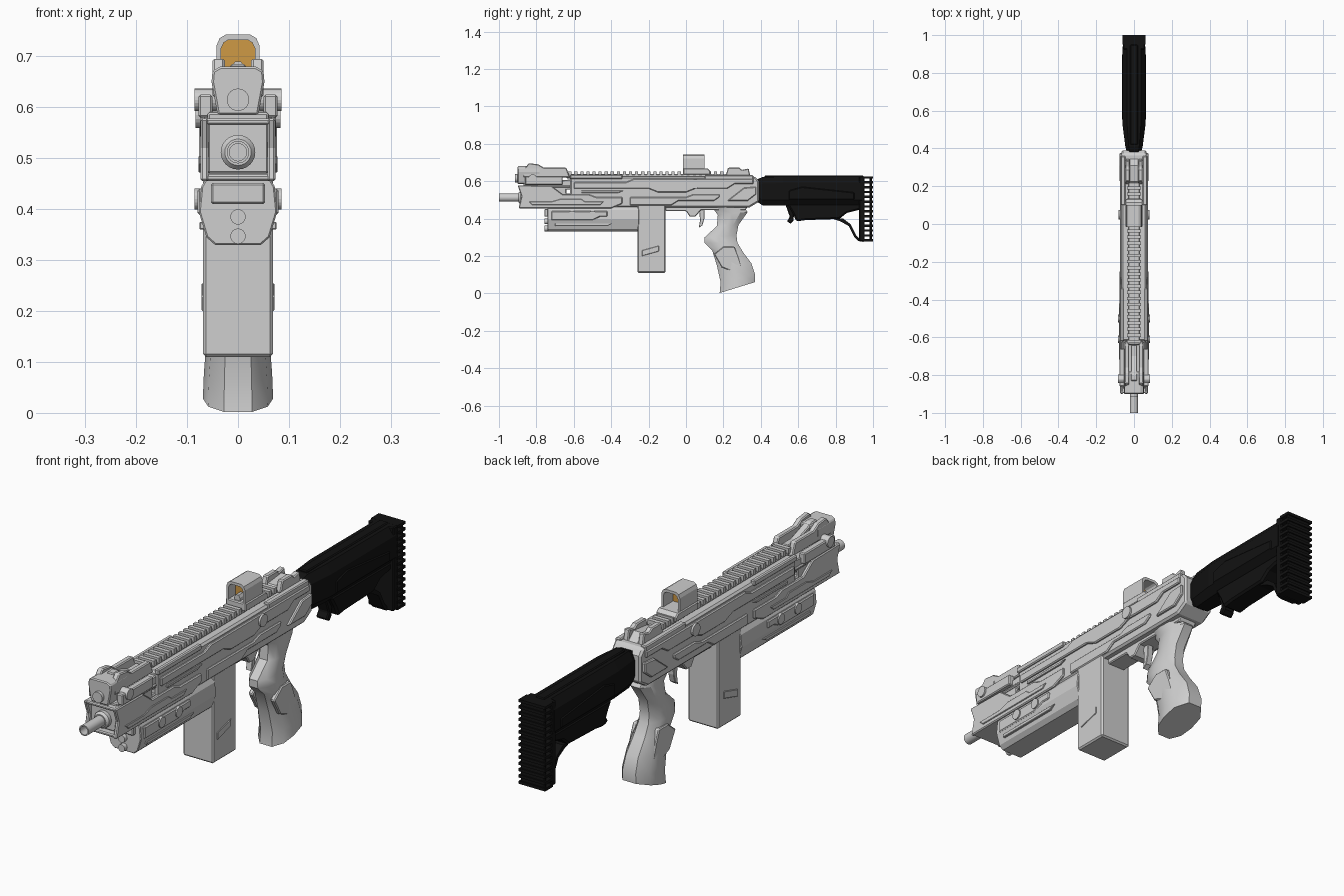
import bpy, bmesh, math

cube = bpy.data.objects.get("Cube")
if cube:
    bpy.data.objects.remove(cube, do_unlink=True)


def material(name, color):
    mat = bpy.data.materials.new(name)
    mat.use_nodes = True
    mat.diffuse_color = (*color, 1)
    node = next(n for n in mat.node_tree.nodes if n.type == 'BSDF_PRINCIPLED')
    node.inputs["Base Color"].default_value = (*color, 1)
    node.inputs["Roughness"].default_value = 0.6
    return mat


GREY = material("light_grey", (0.62, 0.62, 0.62))
BLACK = material("black", (0.006, 0.006, 0.006))
AMBER = material("amber_glass", (0.62, 0.32, 0.06))


def finish(name, bm, mat, bevel=0.0, smooth=False):
    bmesh.ops.recalc_face_normals(bm, faces=bm.faces[:])
    mesh = bpy.data.meshes.new(name)
    bm.to_mesh(mesh)
    bm.free()
    mesh.materials.append(mat)
    obj = bpy.data.objects.new(name, mesh)
    bpy.context.scene.collection.objects.link(obj)
    if bevel:
        mod = obj.modifiers.new("chamfer", 'BEVEL')
        mod.width, mod.segments = bevel, 1
        mod.limit_method, mod.angle_limit = 'ANGLE', math.radians(50)
    if smooth:
        bpy.ops.object.select_all(action='DESELECT')
        obj.select_set(True)
        bpy.context.view_layer.objects.active = obj
        bpy.ops.object.shade_smooth_by_angle(angle=math.radians(35))
    return obj


def add_loft(bm, rings):
    """Skin a list of equal-length point rings and cap both ends."""
    loops = [[bm.verts.new(p) for p in ring] for ring in rings]
    n = len(loops[0])
    for a, b in zip(loops, loops[1:]):
        for i in range(n):
            j = (i + 1) % n
            bm.faces.new((a[i], a[j], b[j], b[i]))
    bm.faces.new(loops[0])
    bm.faces.new(loops[-1])


def loft(name, rings, mat=GREY, bevel=0.0, smooth=False):
    bm = bmesh.new()
    add_loft(bm, rings)
    return finish(name, bm, mat, bevel, smooth)


def side_prism(name, profile, outer, inner=None, mat=GREY, bevel=0.004):
    """Extrude a (y, z) profile across x; with inner set, make a mirrored pair."""
    bm = bmesh.new()
    spans = [(-outer, outer)] if inner is None else [(inner, outer), (-outer, -inner)]
    for span in spans:
        add_loft(bm, [[(x, y, z) for y, z in profile] for x in span])
    return finish(name, bm, mat, bevel)


def long_prism(name, section, y0, y1, mat=GREY, bevel=0.0):
    """Extrude an (x, z) section along y."""
    return loft(name, [[(x, y, z) for x, z in section] for y in (y0, y1)], mat, bevel)


def rect(y0, y1, z0, z1):
    return [(y0, z0), (y1, z0), (y1, z1), (y0, z1)]


def mirrored(half):
    return half + [(-x, z) for x, z in reversed(half)]


def circle(y, z, r, n=20):
    return [(y + r * math.cos(2 * math.pi * i / n), z + r * math.sin(2 * math.pi * i / n))
            for i in range(n)]


def tube(name, stations, z, mat=GREY):
    """Turned part along y from (y, radius) stations."""
    return loft(name, [[(x, y, h) for x, h in circle(0, z, r, 24)] for y, r in stations],
                mat, smooth=True)


# Receiver core and front shroud
side_prism("receiver", [(-.62, .46), (.34, .46), (.39, .49), (.39, .6), (.37, .625),
                        (-.62, .625)], .066, bevel=.008)
side_prism("front_shroud", [(-.87, .47), (-.6, .47), (-.6, .535), (-.64, .535),
                            (-.64, .555), (-.6, .555), (-.6, .61), (-.87, .59)], .06)
side_prism("shroud_cheek", [(-.895, .455), (-.4, .455), (-.34, .48), (-.34, .515), (-.48, .515),
                            (-.52, .53), (-.66, .53), (-.72, .575), (-.9, .578), (-.88, .52)],
           .074, .058)
side_prism("shroud_roof", rect(-.895, -.62, .565, .578), .066)
side_prism("shroud_floor", rect(-.89, -.62, .455, .468), .066)
side_prism("shroud_inlay", [(-.84, .49), (-.72, .49), (-.67, .505), (-.56, .505),
                            (-.54, .49), (-.44, .49), (-.46, .472), (-.82, .472)], .078, .07, bevel=.002)

# Raised panels on both flanks
side_prism("upper_panel", [(-.6, .56), (-.2, .56), (-.15, .54), (0, .54), (.05, .56), (.22, .56),
                           (.26, .585), (.36, .585), (.36, .612), (-.28, .612), (-.32, .595), (-.6, .595)],
           .075, .06)
side_prism("middle_panel", [(-.3, .47), (-.08, .47), (-.04, .495), (.15, .495), (.18, .515),
                            (.18, .53), (.04, .53), (0, .515), (-.3, .515)], .073, .06)
side_prism("rear_panel", [(.22, .495), (.33, .495), (.375, .53), (.375, .57), (.31, .565)], .077, .06)
side_prism("handguard_strip", [(-.56, .538), (-.36, .538), (-.33, .55), (-.56, .55)], .072, .06, bevel=.002)
side_prism("top_edge", rect(-.62, -.34, .612, .635), .074, .055)
side_prism("rear_top_edge", rect(.1, .36, .6, .632), .07, .045)
side_prism("receiver_pin", circle(.05, .585, .025), .083, .06, bevel=0)
side_prism("cross_bolt", circle(-.82, .615, .022), .085, .03, bevel=0)
side_prism("bolt_plate", rect(-.86, -.66, .58, .625), .078, .05)

# Barrel with open bore
tube("barrel", [(-.6, .022), (-1, .022), (-1, .017), (-.9, .017)], .512)
tube("barrel_collar", [(-.85, .034), (-.885, .034), (-.895, .026)], .512)

# Front sight block
long_prism("front_sight_block", mirrored([(.04, .585), (.052, .65), (.05, .672), (.035, .68)]), -.9, -.78,
           bevel=.004)
tube("front_sight_plug", [(-.88, .022), (-.913, .022)], .615)
side_prism("front_sight_wing", [(-.87, .66), (-.84, .696), (-.79, .69), (-.76, .672), (-.64, .672),
                                (-.62, .62), (-.87, .62)], .05, .026)
side_prism("front_sight_leaf", [(-.83, .62), (-.83, .685), (-.8, .685), (-.7, .65), (-.64, .65), (-.64, .62)],
           .016)

# Top rail with evenly spaced teeth
side_prism("rail_base", rect(-.64, .22, .615, .638), .03)
bm = bmesh.new()
for i in range(26):
    y = -.63 + i * .0325
    add_loft(bm, [[(x, a, b) for a, b in rect(y, y + .017, .63, .653)] for x in (-.036, .036)])
finish("rail_teeth", bm, GREY)

# Reflex sight with amber lens
side_prism("optic_base", [(-.015, .635), (.13, .635), (.13, .655), (.115, .668), (-.015, .668)], .046)
hood_outer = mirrored([(.042, .66), (.042, .722), (.036, .736), (.024, .743)])
hood_inner = mirrored([(.033, .66), (.033, .716), (.028, .727), (.02, .732)])
long_prism("optic_hood", hood_outer + hood_inner[::-1], -.015, .1)
long_prism("optic_lens", hood_inner, .03, .037, AMBER)
long_prism("optic_emitter", mirrored([(.014, .66), (.012, .68), (.006, .69)]), -.005, .025)

# Rear sight
side_prism("rear_sight_wing", [(.21, .625), (.225, .672), (.285, .672), (.3, .66), (.335, .668), (.345, .62)],
           .046, .022)
side_prism("rear_sight_leaf", [(.22, .62), (.22, .645), (.31, .655), (.35, .62)], .024)

# Underbarrel module
long_prism("lower_module", mirrored([(.06, .465), (.072, .445), (.077, .395), (.062, .345), (.045, .33)]),
           -.74, -.25, bevel=.003)
side_prism("module_brow", rect(-.757, -.7, .41, .452), .053)
for label, height in (("upper", .385), ("lower", .347)):
    tube(label + "_lamp", [(-.7, .015), (-.757, .015)], height)
side_prism("module_plate", [(-.72, .39), (-.5, .39), (-.46, .41), (-.42, .41), (-.42, .44), (-.72, .44)],
           .08, .06)
side_prism("module_lower_rib", [(-.7, .36), (-.42, .36), (-.39, .375), (-.7, .375)], .076, .05, bevel=.002)
side_prism("module_knob", circle(-.61, .42, .021) , .085, .06, bevel=0)
side_prism("module_rear_knob", circle(-.5, .42, .021), .085, .06, bevel=0)

# Magazine
side_prism("magazine", rect(-.26, -.11, .11, .48), .069, bevel=.006)
side_prism("magazine_mark", [(-.235, .2), (-.145, .225), (-.145, .255), (-.235, .23)], .072, .06, bevel=.002)

# Trigger group
side_prism("trigger_housing", [(-.11, .44), (.0, .44), (.02, .41), (.05, .41), (.08, .445), (.32, .445),
                               (.33, .47), (-.11, .47)], .04)
side_prism("trigger", [(.07, .45), (.1, .45), (.098, .4), (.088, .365), (.068, .35), (.075, .39)], .013,
           bevel=.002)

# Grip lofted through front point, back point and half width
stations = [(.14, .46, .31, .46, .05), (.17, .42, .33, .435, .046), (.165, .36, .28, .365, .045),
            (.1, .3, .27, .31, .046), (.1, .27, .275, .27, .05), (.14, .23, .305, .22, .056),
            (.165, .15, .35, .16, .061), (.185, .06, .37, .1, .067), (.18, .002, .368, .06, .069)]
outline = [(0, .4), (.18, .85), (.45, 1), (.75, .95), (1, .45)]
rings = []
for yf, zf, yb, zb, w in stations:
    half = [(s * w, yf + t * (yb - yf), zf + t * (zb - zf)) for t, s in outline]
    rings.append(half + [(-x, y, z) for x, y, z in reversed(half)])
loft("grip", rings, smooth=True)
side_prism("grip_panel", [(.15, .21), (.2, .25), (.26, .25), (.28, .2), (.3, .14), (.24, .12), (.19, .14)],
           .06, .04)

# Shoulder stock: tapered body, lower shell, lever and strap
def stock_ring(y, w, low, high):
    return [(x, y, z) for x, z in mirrored([(w * .6, low), (w, low + .03), (w, high - .035), (w * .6, high)])]


loft("stock_body", [stock_ring(.38, .038, .49, .61), stock_ring(.41, .046, .47, .622),
                    stock_ring(.52, .06, .47, .625), stock_ring(.94, .06, .47, .625)], BLACK)
side_prism("stock_top_rib", rect(.42, .95, .61, .63), .02, mat=BLACK)
side_prism("stock_flank", [(.55, .5), (.9, .5), (.9, .54), (.62, .57), (.55, .55)], .064, .05, BLACK)
side_prism("stock_shell", [(.54, .48), (.57, .43), (.59, .385), (.64, .392), (.82, .398), (.86, .43),
                           (.94, .45), (.94, .48)], .045, mat=BLACK, bevel=.008)
side_prism("stock_lever", [(.53, .48), (.58, .48), (.575, .39), (.56, .372), (.54, .385), (.555, .41)],
           .025, mat=BLACK)
side_prism("stock_strap", [(.78, .4), (.83, .383), (.87, .36), (.9, .3), (.92, .28), (.95, .275),
                           (.95, .292), (.925, .295), (.91, .31), (.88, .37), (.84, .4)], .03, mat=BLACK,
           bevel=0)

# Butt plate with a ladder of through slots
side_prism("butt_plate", rect(.925, .955, .28, .625), .058, mat=BLACK)
side_prism("butt_pad", rect(.982, .995, .28, .622), .055, mat=BLACK)
bm = bmesh.new()
for i in range(14):
    z = .278 + i * .0258
    add_loft(bm, [[(x, a, b) for a, b in rect(.95, 1, z, z + .012)] for x in (-.06, .06)])
finish("butt_ribs", bm, BLACK)
